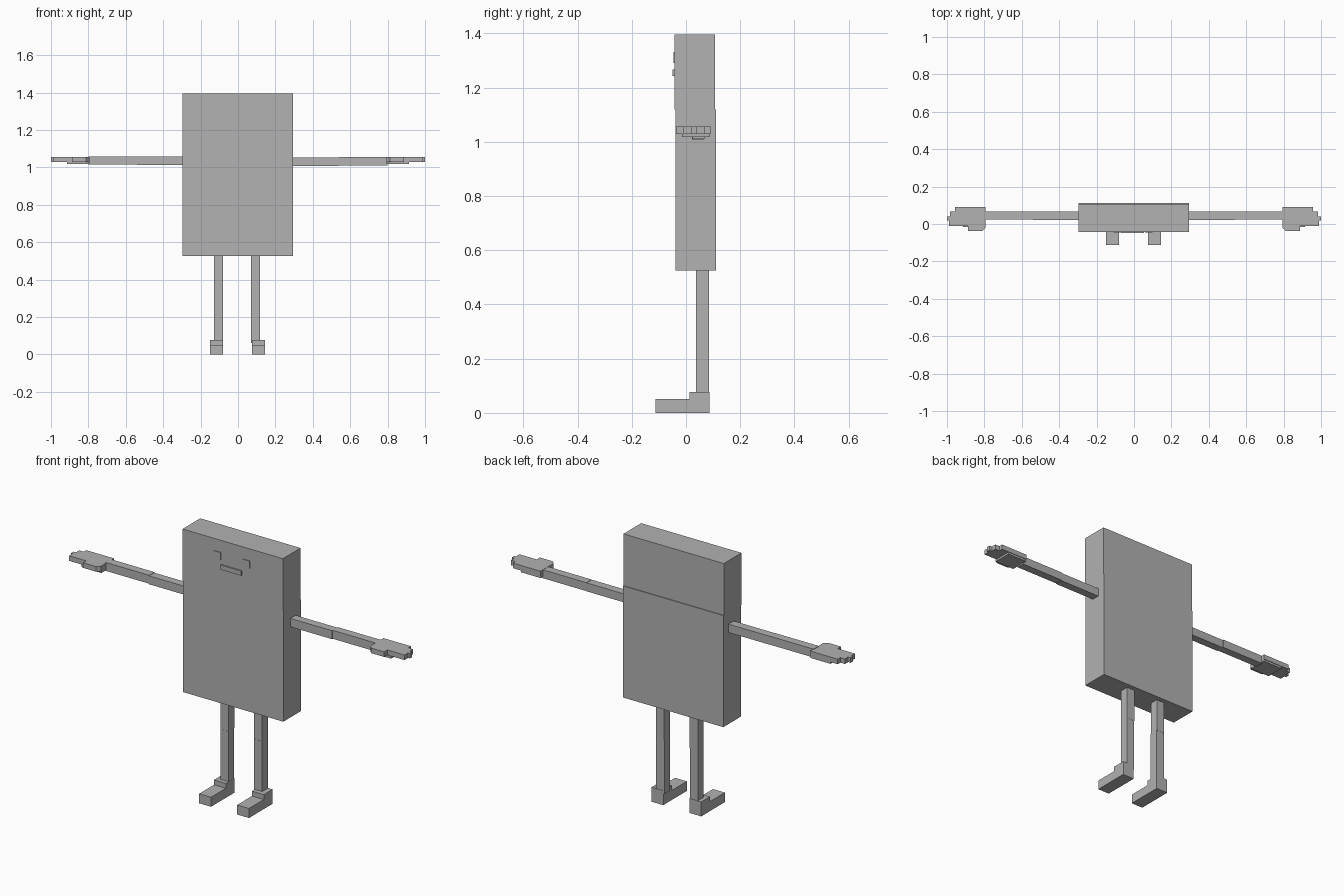
import bpy, bmesh

if "Cube" in bpy.data.objects:
    bpy.data.objects.remove(bpy.data.objects["Cube"])

grey = bpy.data.materials.new("plain grey")
grey.diffuse_color = (0.445, 0.445, 0.445, 1)
grey.use_nodes = True
grey.node_tree.nodes["Principled BSDF"].inputs["Base Color"].default_value = grey.diffuse_color


def prism(name, outline, axis, lo, hi):
    """Extrude a 2D outline along one axis (0 = x, 2 = z)."""
    def place(p, t):
        return (t, p[0], p[1]) if axis == 0 else (p[0], p[1], t)
    bm = bmesh.new()
    face = bm.faces.new([bm.verts.new(place(p, lo)) for p in outline])
    ext = bmesh.ops.extrude_face_region(bm, geom=[face])
    for v in ext["geom"]:
        if isinstance(v, bmesh.types.BMVert):
            v.co[axis] = hi
    bmesh.ops.recalc_face_normals(bm, faces=bm.faces)
    mesh = bpy.data.meshes.new(name)
    bm.to_mesh(mesh)
    bm.free()
    mesh.materials.append(grey)
    obj = bpy.data.objects.new(name, mesh)
    bpy.context.collection.objects.link(obj)
    return obj


def box(name, x, y, z):
    x0, x1 = sorted(x)
    return prism(name, [(x0, y[0]), (x1, y[0]), (x1, y[1]), (x0, y[1])], 2, *z)


# Slab body and head
box("torso", (-0.298, 0.294), (-0.038, 0.111), (0.525, 1.12))
box("head", (-0.298, 0.294), (-0.042, 0.107), (1.12, 1.396))

# Face
box("mouth", (-0.07, 0.053), (-0.049, -0.03), (1.243, 1.268))
box("left_eye", (-0.11, -0.07), (-0.046, -0.03), (1.292, 1.332))
box("right_eye", (0.06, 0.10), (-0.046, -0.03), (1.292, 1.332))

# Stepped fingers and thumb, seen from above
HAND = [(0.795, 0.09), (0.958, 0.09), (0.958, 0.068), (0.985, 0.068),
        (0.985, 0.04), (1.0, 0.04), (1.0, 0.02), (0.99, 0.02), (0.99, -0.01),
        (0.888, -0.01), (0.888, -0.037), (0.812, -0.037), (0.795, -0.02)]

for side, s, dz in (("left", -1, 0.004), ("right", 1, 0.0)):
    # Arms in two segments
    box(side + "_upper_arm", (s * 0.28, s * 0.54), (0.022, 0.066), (1.008 + dz, 1.053 + dz))
    box(side + "_forearm", (s * 0.54, s * 0.80), (0.024, 0.068), (1.01 + dz, 1.055 + dz))
    # Hand with a thinner palm pad below
    prism(side + "_hand", [(s * x, y) for x, y in HAND], 2, 1.029, 1.056)
    box(side + "_palm", (s * 0.795, s * 0.913), (-0.015, 0.087), (1.018, 1.03))

# Foot side profile (y, z)
FOOT = [(-0.113, 0), (0.086, 0), (0.086, 0.077), (0.012, 0.077),
        (0.012, 0.051), (-0.113, 0.051)]

for side, leg, foot in (("left", (-0.129, -0.081), (-0.15, -0.08)),
                        ("right", (0.069, 0.117), (0.074, 0.144))):
    # Legs in two segments
    box(side + "_thigh", leg, (0.037, 0.085), (0.345, 0.54))
    box(side + "_shin", leg, (0.036, 0.084), (0.06, 0.345))
    prism(side + "_foot", FOOT, 0, *foot)
